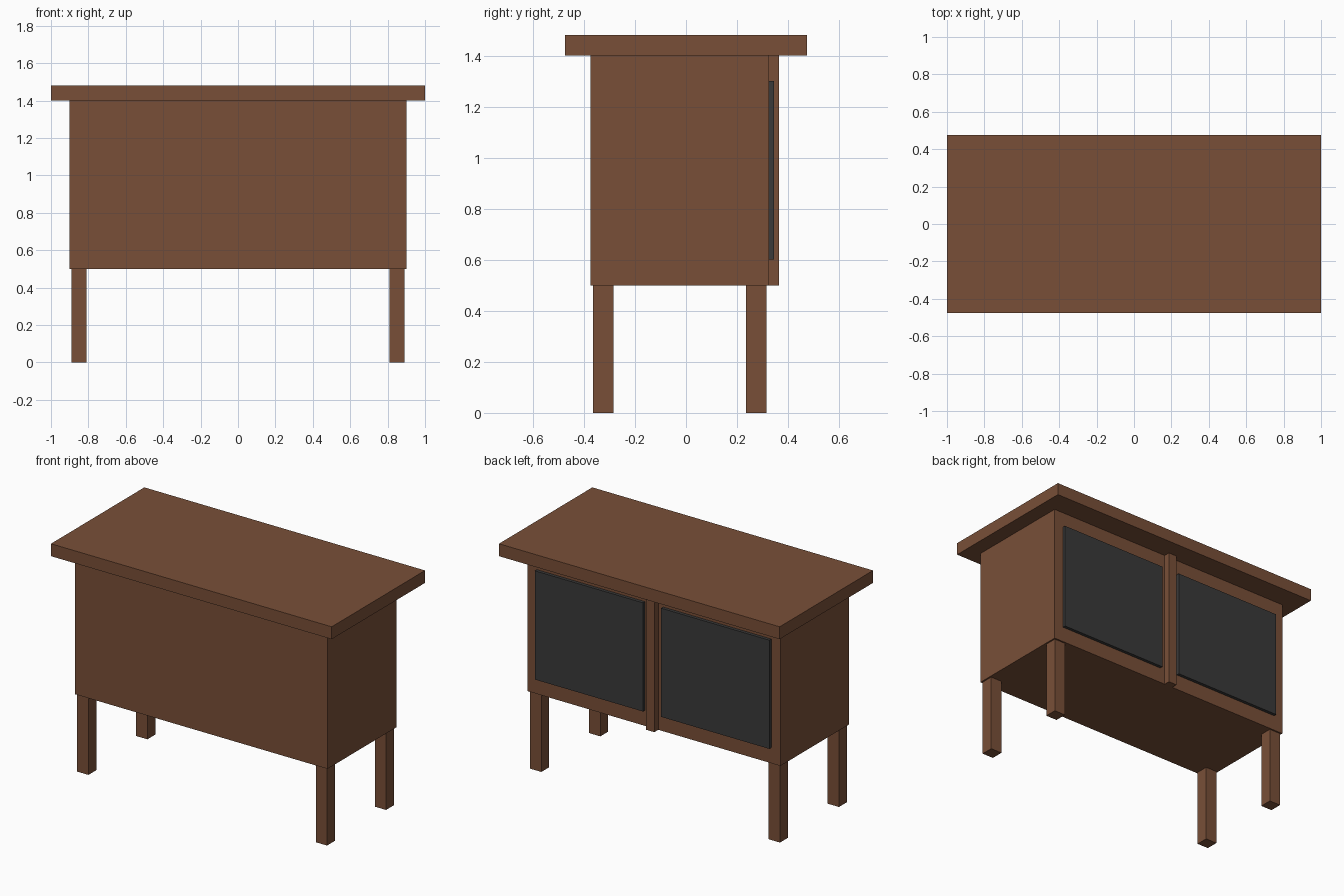
import bpy

if "Cube" in bpy.data.objects:
    bpy.data.objects.remove(bpy.data.objects["Cube"])


def material(name, rgb):
    m = bpy.data.materials.new(name)
    m.diffuse_color = (*rgb, 1.0)
    m.use_nodes = True
    m.node_tree.nodes["Principled BSDF"].inputs["Base Color"].default_value = m.diffuse_color
    return m


wood = material("brown wood", (0.19, 0.078, 0.039))
dark = material("dark grey", (0.042, 0.042, 0.042))


def box(name, lo, hi, mat):
    """Axis-aligned box between two corners."""
    centre = [(a + b) / 2 for a, b in zip(lo, hi)]
    bpy.ops.mesh.primitive_cube_add(size=1, location=centre)
    ob = bpy.context.object
    ob.name = name
    ob.scale = [b - a for a, b in zip(lo, hi)]
    bpy.ops.object.transform_apply(location=False, rotation=False, scale=True)
    ob.data.materials.append(mat)
    return ob


BACK = 0.325  # y of the cabinet face that carries the doors

# Top slab and cabinet body
box("table_top", (-1, -0.475, 1.40), (1, 0.475, 1.48), wood)
box("cabinet_body", (-0.9, -0.375, 0.5), (0.9, BACK, 1.4), wood)

# Upright strip between the two doors
box("centre_divider", (-0.03, BACK, 0.5), (0.03, BACK + 0.04, 1.4), wood)

# Doors and legs, mirrored left and right
for side, s in (("left", -1), ("right", 1)):
    x = s * 0.45
    box(f"{side}_door_panel", (x - 0.385, BACK, 0.6), (x + 0.385, BACK + 0.02, 1.3), dark)
    for end, y in (("front", -0.325), ("back", 0.275)):
        x_leg = s * 0.85
        box(f"{end}_{side}_leg", (x_leg - 0.04, y - 0.04, 0),
            (x_leg + 0.04, y + 0.04, 0.5), wood)
